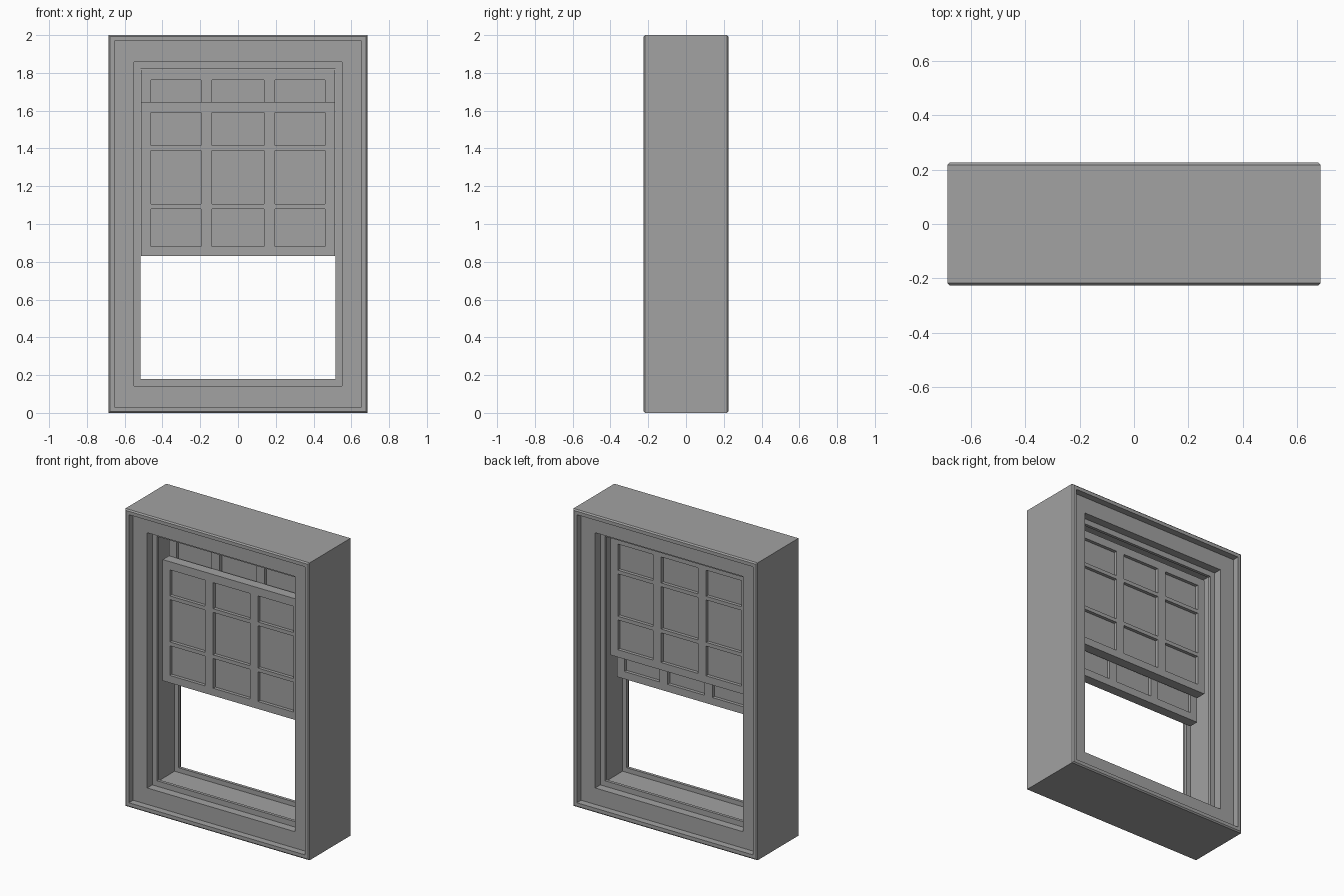
import bpy
import bmesh
from math import radians

cube = bpy.data.objects.get("Cube")
if cube:
    bpy.data.objects.remove(cube, do_unlink=True)

grey = bpy.data.materials.new("plain grey")
grey.use_nodes = True
GREY = (0.36, 0.36, 0.36, 1)
grey.diffuse_color = GREY
grey.node_tree.nodes["Principled BSDF"].inputs["Base Color"].default_value = GREY

HALF_W, HEIGHT = 0.685, 2.0


def make_object(name, bm):
    bmesh.ops.recalc_face_normals(bm, faces=bm.faces)
    mesh = bpy.data.meshes.new(name)
    bm.to_mesh(mesh)
    bm.free()
    mesh.materials.append(grey)
    obj = bpy.data.objects.new(name, mesh)
    bpy.context.collection.objects.link(obj)
    return obj


def mitred_ring(name, profile):
    """Sweep a closed (inset, y) profile around the four sides of the window."""
    bm = bmesh.new()
    loops = []
    for sx, sz in ((-1, -1), (1, -1), (1, 1), (-1, 1)):
        loops.append([bm.verts.new((sx * (HALF_W - i), y,
                                    HEIGHT / 2 + sz * (HEIGHT / 2 - i * 1.05)))
                      for i, y in profile])
    n = len(profile)
    for c in range(4):
        a, b = loops[c], loops[(c + 1) % 4]
        for k in range(n):
            m = (k + 1) % n
            bm.faces.new((a[k], a[m], b[m], b[k]))
    return make_object(name, bm)


def add_box(bm, x0, x1, y0, y1, z0, z1):
    verts = bmesh.ops.create_cube(bm, size=1)["verts"]
    for v in verts:
        v.co.x = x1 if v.co.x > 0 else x0
        v.co.y = y1 if v.co.y > 0 else y0
        v.co.z = z1 if v.co.z > 0 else z0


def grid_sash(name, y0, y1, z0):
    """A sash with three by three panes recessed on both sides."""
    xs = (-0.513, -0.46, -0.197, -0.137, 0.137, 0.197, 0.46, 0.513)
    zs = (0, 0.05, 0.25, 0.275, 0.56, 0.585, 0.76, 0.815)
    ys = (y0, y0 + 0.022, y1 - 0.022, y1)
    bm = bmesh.new()

    # Lattice faces on both sides, panes pushed in to the recess depth
    def quad(*pts):
        bm.faces.new([bm.verts.new(p) for p in pts])

    for outer, inner in ((ys[0], ys[1]), (ys[3], ys[2])):
        for i in range(7):
            for k in range(7):
                xa, xb = xs[i], xs[i + 1]
                za, zb = z0 + zs[k], z0 + zs[k + 1]
                pane = i % 2 and k % 2
                y = inner if pane else outer
                ring = [(xa, za), (xb, za), (xb, zb), (xa, zb)]
                quad(*[(x, y, z) for x, z in ring])
                if pane:
                    for (xp, zp), (xq, zq) in zip(ring, ring[1:] + ring[:1]):
                        quad((xp, outer, zp), (xq, outer, zq),
                             (xq, inner, zq), (xp, inner, zp))
    # Outer edges between front and back
    for i in range(7):
        for z in (z0, z0 + zs[-1]):
            quad((xs[i], y0, z), (xs[i + 1], y0, z), (xs[i + 1], y1, z), (xs[i], y1, z))
        for x in (xs[0], xs[-1]):
            za, zb = z0 + zs[i], z0 + zs[i + 1]
            quad((x, y0, za), (x, y0, zb), (x, y1, zb), (x, y1, za))
    bmesh.ops.remove_doubles(bm, verts=bm.verts, dist=0.0001)
    bmesh.ops.dissolve_limit(bm, angle_limit=radians(1), verts=bm.verts, edges=bm.edges)
    return make_object(name, bm)


# Outer frame: rim, recessed casing, stops and sash channel in one profile
half = [(0, 0.217), (0.008, 0.225), (0.03, 0.225), (0.03, 0.18), (0.135, 0.18),
        (0.135, 0.125), (0.17, 0.125), (0.17, 0.105), (0.14, 0.105)]
profile = [(i, -y) for i, y in half] + [(i, y) for i, y in reversed(half)]
mitred_ring("window_frame", profile)

# Sliding sashes: raised lower sash in front, upper sash behind
grid_sash("lower_sash", -0.068, -0.001, 0.83)
grid_sash("upper_sash", 0.001, 0.068, 1.003)
